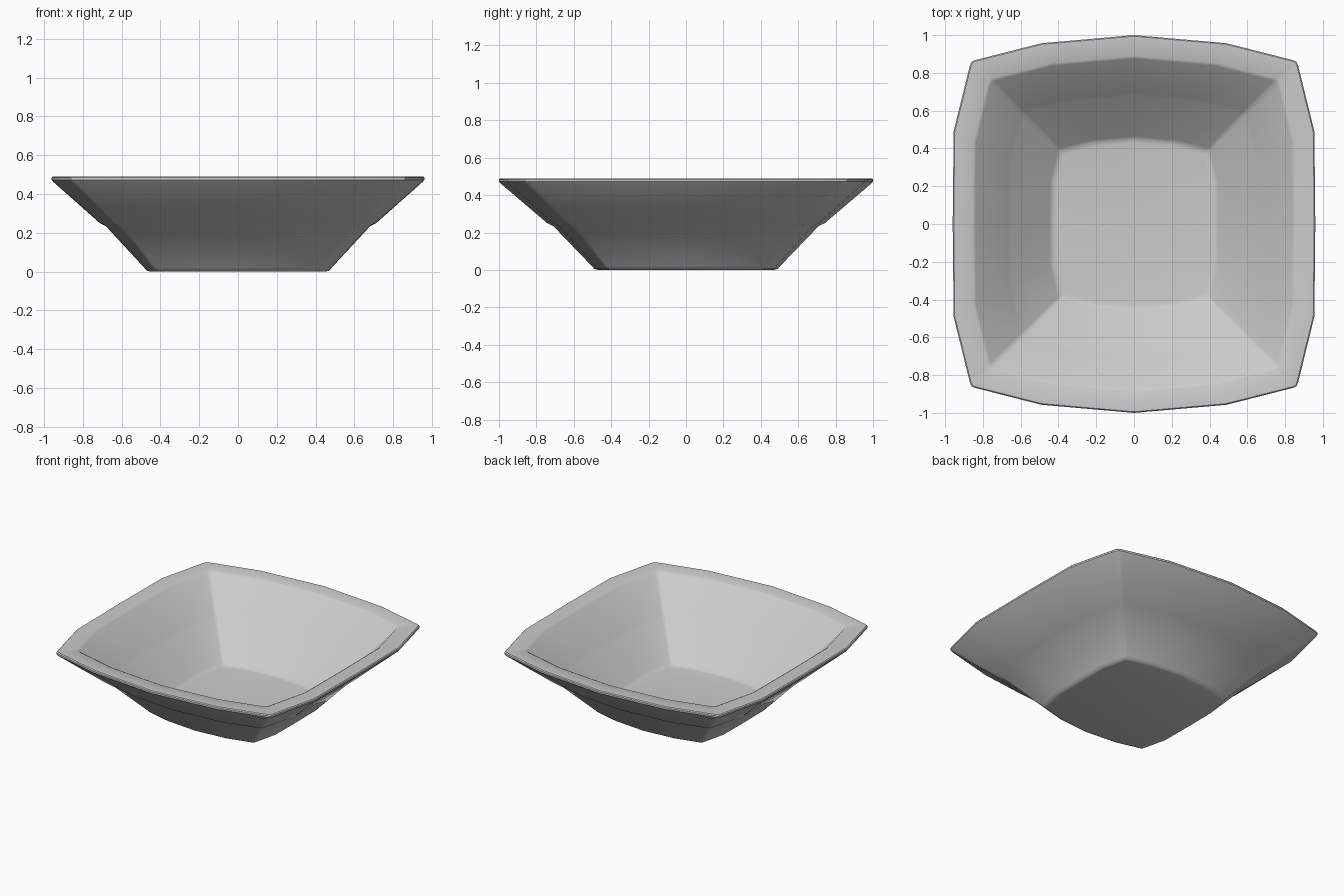
import bpy
import bmesh
import math

default = bpy.data.objects.get("Cube")
if default:
    bpy.data.objects.remove(default, do_unlink=True)

# Single glaze colour
glaze = bpy.data.materials.new("light_grey_ceramic")
grey = (0.6, 0.6, 0.6, 1.0)
glaze.use_nodes = True
glaze.diffuse_color = grey
glaze.node_tree.nodes["Principled BSDF"].inputs["Base Color"].default_value = grey

# Bowed square outline: one quarter, mirrored around both axes
quarter = [(0.96, 0), (0.955, 0.49), (0.87, 0.835), (0.86, 0.86), (0.84, 0.868), (0.49, 0.957), (0, 1)]
half = quarter + [(-x, y) for x, y in reversed(quarter[:-1])]
outline = half + [(-x, -y) for x, y in half[1:-1]]

# Wall section from foot, over the rim, down to the floor: (scale, height)
section = [
    (0.47, 0), (0.49, 0.005), (0.503, 0.02),            # foot
    (0.71, 0.235), (0.742, 0.25), (0.992, 0.463),       # outer wall with step
    (1.0, 0.472), (1.0, 0.484), (0.994, 0.49),          # rim edge
    (0.89, 0.49), (0.875, 0.482),                       # rim lip
    (0.695, 0.272), (0.675, 0.257),                     # inner step
    (0.465, 0.053), (0.45, 0.043), (0.43, 0.04),        # floor edge
]

bm = bmesh.new()
rings = [[bm.verts.new((x * s, y * s, z)) for x, y in outline] for s, z in section]
count = len(outline)
for low, high in zip(rings, rings[1:]):
    for i in range(count):
        j = (i + 1) % count
        bm.faces.new((low[i], low[j], high[j], high[i]))
# Underside and floor
bm.faces.new(reversed(rings[0]))
bm.faces.new(rings[-1])
bmesh.ops.recalc_face_normals(bm, faces=bm.faces[:])

mesh = bpy.data.meshes.new("bowl")
bm.to_mesh(mesh)
bm.free()
mesh.materials.append(glaze)
bowl = bpy.data.objects.new("bowl", mesh)
bpy.context.collection.objects.link(bowl)

# Smooth glaze with crisp steps
bpy.ops.object.select_all(action="DESELECT")
bowl.select_set(True)
bpy.context.view_layer.objects.active = bowl
bpy.ops.object.shade_smooth_by_angle(angle=math.radians(40))
